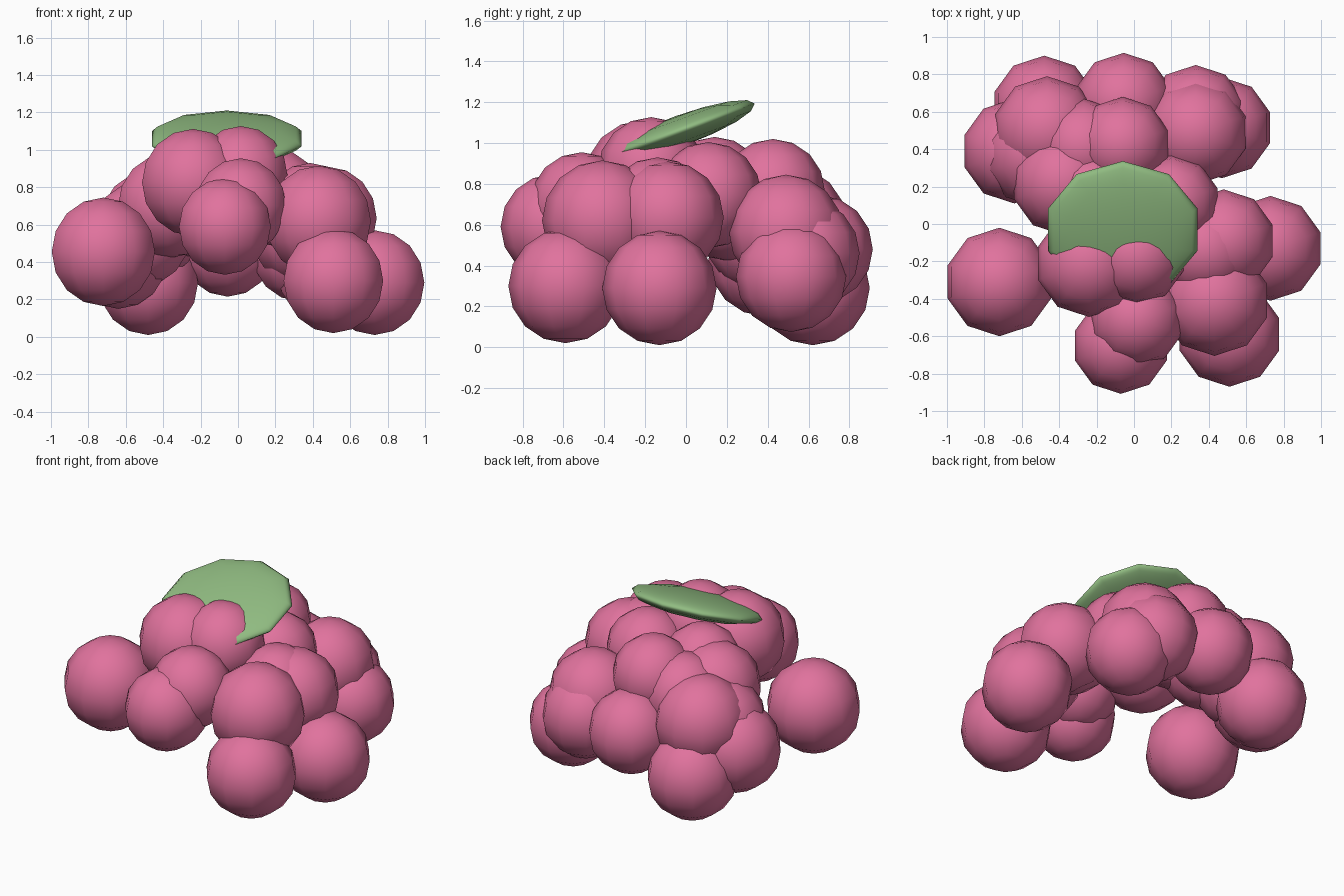
import bpy, math


def material(name, color):
    m = bpy.data.materials.new(name)
    m.diffuse_color = color
    return m


pink = material("pink_berry", (0.75, 0.17, 0.34, 1))
green = material("green_leaf", (0.28, 0.50, 0.22, 1))


def ball(name, loc, scale, mat, tilt=0.0):
    bpy.ops.mesh.primitive_uv_sphere_add(segments=10, ring_count=8, radius=1,
                                         location=loc, rotation=(tilt, 0, 0))
    o = bpy.context.object
    o.name = name
    o.scale = scale
    o.data.materials.append(mat)
    bpy.ops.object.shade_smooth()
    return o


# berries: x, y, z, radius
berries = [
    # outer ring, front and sides
    (-0.72, -0.31, 0.455, 0.29),
    (0.73, -0.13, 0.29, 0.28),
    (0.51, -0.59, 0.30, 0.28),
    (0.43, -0.41, 0.62, 0.295),
    (-0.07, -0.65, 0.59, 0.258),
    (0.015, -0.51, 0.70, 0.255),
    (0.48, -0.09, 0.635, 0.275),
    (0.385, -0.14, 0.665, 0.265),
    # crown
    (-0.24, -0.21, 0.825, 0.287),
    (0.015, -0.17, 0.865, 0.262),
    (0.20, 0.11, 0.745, 0.26),
    (-0.06, 0.425, 0.765, 0.255),
    (-0.22, 0.14, 0.78, 0.25),
    # back right
    (0.33, 0.49, 0.565, 0.28),
    (0.47, 0.515, 0.345, 0.27),
    (0.33, 0.58, 0.46, 0.27),
    # back centre
    (-0.055, 0.65, 0.48, 0.265),
    # back left
    (-0.48, 0.62, 0.29, 0.28),
    (-0.64, 0.39, 0.43, 0.28),
    (-0.465, 0.50, 0.60, 0.29),
    (-0.52, 0.37, 0.55, 0.28),
    (-0.375, 0.22, 0.70, 0.28),
    (-0.27, 0.41, 0.69, 0.26),
]
for i, (x, y, z, r) in enumerate(berries):
    ball(f"berry_{i + 1:02d}", (x, y, z), (r, r, r), pink)

# flattened leaf disc on top, leaning forward
ball("leaf", (-0.06, -0.03, 1.06), (0.42, 0.39, 0.075), green, math.radians(20))
